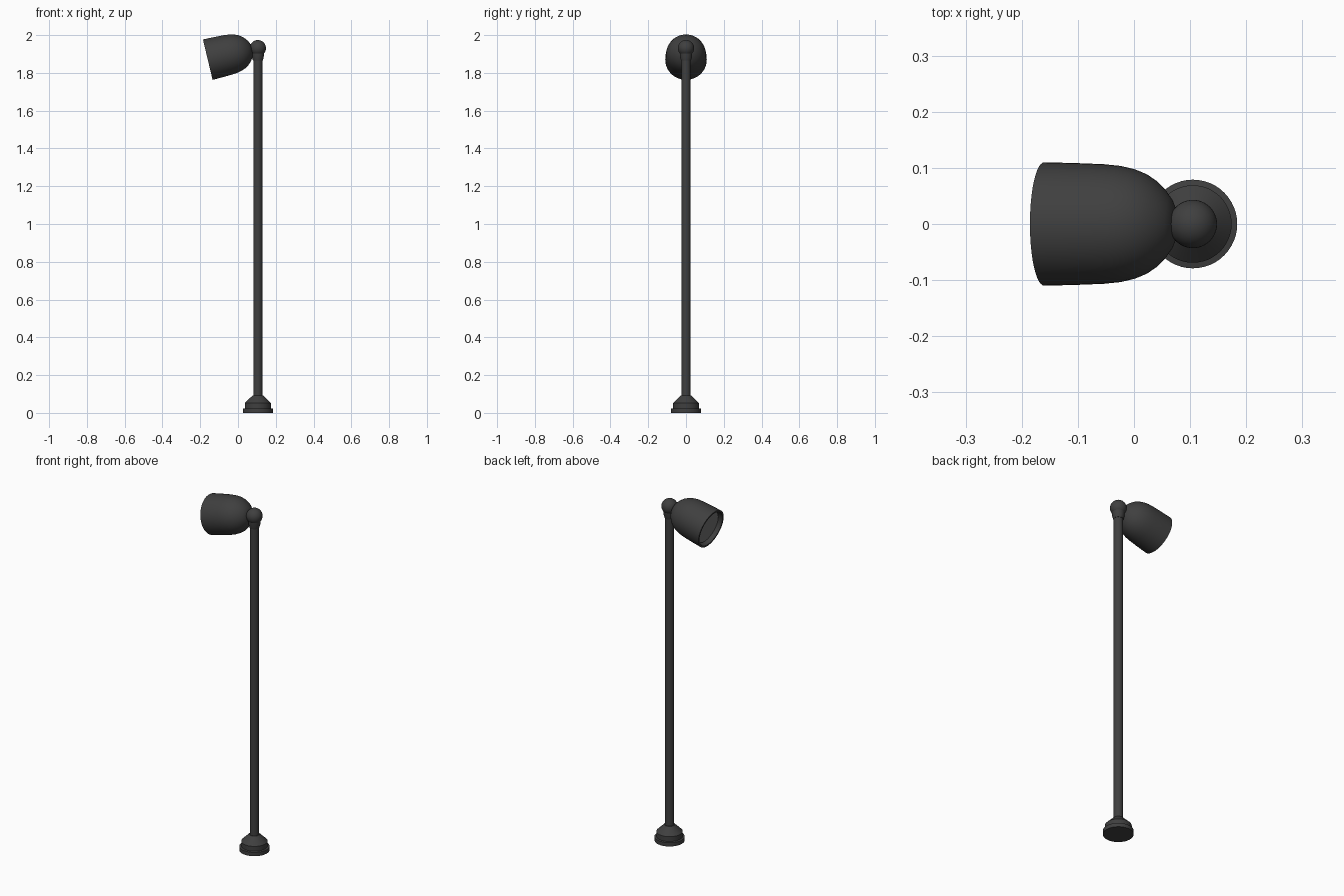
import bpy, bmesh, math

if "Cube" in bpy.data.objects:
    bpy.data.objects.remove(bpy.data.objects["Cube"])

SEG = 48
POLE_X = 0.105


def material(name, v):
    m = bpy.data.materials.new(name)
    m.diffuse_color = (v, v, v, 1)
    m.use_nodes = True
    m.node_tree.nodes["Principled BSDF"].inputs["Base Color"].default_value = m.diffuse_color
    return m


dark = material("dark_metal", 0.05)
glass = material("lens_grey", 0.16)


def lathe(name, profile, loc, mat, tilt=0.0):
    """Revolve (radius, height) points around local z; ends on the axis close."""
    bm = bmesh.new()
    vs = [bm.verts.new((r, 0, z)) for r, z in profile]
    es = [bm.edges.new(p) for p in zip(vs, vs[1:])]
    bmesh.ops.spin(bm, geom=vs + es, cent=(0, 0, 0), axis=(0, 0, 1),
                   angle=math.tau, steps=SEG, use_duplicate=False)
    bmesh.ops.remove_doubles(bm, verts=bm.verts, dist=1e-5)
    bmesh.ops.recalc_face_normals(bm, faces=bm.faces)
    me = bpy.data.meshes.new(name)
    bm.to_mesh(me)
    bm.free()
    ob = bpy.data.objects.new(name, me)
    bpy.context.collection.objects.link(ob)
    ob.location = loc
    ob.rotation_euler = (0, tilt, 0)
    me.materials.append(mat)
    bpy.ops.object.select_all(action='DESELECT')
    ob.select_set(True)
    bpy.context.view_layer.objects.active = ob
    bpy.ops.object.shade_smooth_by_angle(angle=math.radians(30))
    return ob


# Stepped foot
lathe("base", [(0, 0), (0.079, 0), (0.079, 0.022), (0.069, 0.024),
               (0.069, 0.052), (0.028, 0.092), (0, 0.092)],
      (POLE_X, 0, 0), dark)

# Upright
lathe("pole", [(0, 0.085), (0.024, 0.085), (0.024, 1.875), (0, 1.875)],
      (POLE_X, 0, 0), dark)

# Collar under the ball joint
lathe("collar", [(0, 1.865), (0.026, 1.865), (0.031, 1.882),
                 (0.033, 1.905), (0, 1.905)], (POLE_X, 0, 0), dark)

# Ball joint
R = 0.043
lathe("ball_joint", [(R * math.sin(math.pi * i / 20), -R * math.cos(math.pi * i / 20))
                     for i in range(21)], (POLE_X, 0, 1.931), dark)

# Lamp head: bell-shaped shell, local z runs from the opening to the joint
tilt = math.radians(76.6)
mouth = (-0.16, 0, 1.87)
outer = [(0.110, 0), (0.1085, 0.06), (0.1065, 0.11), (0.1035, 0.14), (0.098, 0.164),
         (0.089, 0.186), (0.077, 0.204), (0.062, 0.219), (0.046, 0.231),
         (0.030, 0.238), (0, 0.242)]
lathe("lamp_head", [(0, 0.03), (0.097, 0.03), (0.1, 0)] + outer, mouth, dark, tilt)

# Recessed lens
lathe("lens", [(0, 0.022), (0.092, 0.022), (0.092, 0.032), (0, 0.032)],
      mouth, glass, tilt)
